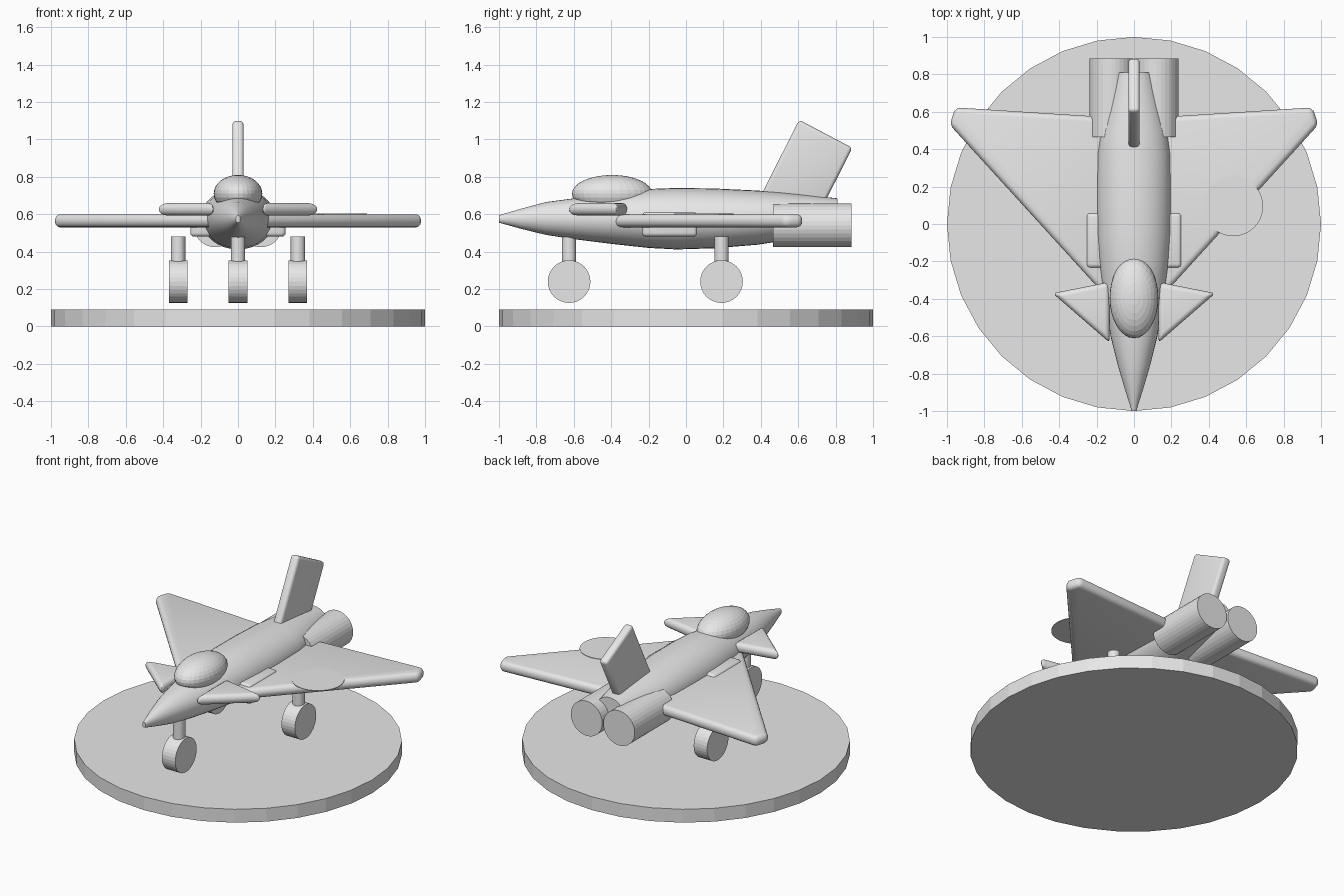
import bpy, bmesh, math
from mathutils import Matrix, Vector

if "Cube" in bpy.data.objects:
    bpy.data.objects.remove(bpy.data.objects["Cube"])

grey = bpy.data.materials.new("light_grey")
grey.use_nodes = True
grey.diffuse_color = (0.8, 0.8, 0.8, 1)
grey.node_tree.nodes["Principled BSDF"].inputs["Base Color"].default_value = (0.8, 0.8, 0.8, 1)


def finish(bm, name, smooth=False):
    bmesh.ops.recalc_face_normals(bm, faces=bm.faces)
    mesh = bpy.data.meshes.new(name)
    bm.to_mesh(mesh)
    bm.free()
    mesh.materials.append(grey)
    obj = bpy.data.objects.new(name, mesh)
    bpy.context.collection.objects.link(obj)
    if smooth:
        bpy.ops.object.select_all(action='DESELECT')
        obj.select_set(True)
        bpy.context.view_layer.objects.active = obj
        bpy.ops.object.shade_smooth_by_angle(angle=math.radians(35))
    return obj


def cylinder(name, radius, length, centre, axis='Z', sides=32):
    turn = {'X': Matrix.Rotation(math.pi / 2, 4, 'Y'),
            'Y': Matrix.Rotation(math.pi / 2, 4, 'X'), 'Z': Matrix()}[axis]
    bm = bmesh.new()
    bmesh.ops.create_cone(bm, cap_ends=True, segments=sides, radius1=radius, radius2=radius,
                          depth=length, matrix=Matrix.Translation(centre) @ turn)
    return finish(bm, name)


def slab(name, low, high, bevel):
    """Rounded plate between two matching outlines."""
    bm = bmesh.new()
    a = [bm.verts.new(p) for p in low]
    b = [bm.verts.new(p) for p in high]
    bm.faces.new(a)
    bm.faces.new(b)
    for i in range(len(a)):
        j = (i + 1) % len(a)
        bm.faces.new((a[i], a[j], b[j], b[i]))
    bmesh.ops.recalc_face_normals(bm, faces=bm.faces)
    bmesh.ops.bevel(bm, geom=bm.edges[:], offset=bevel, segments=4, profile=0.5,
                    affect='EDGES', clamp_overlap=True)
    return finish(bm, name, True)


def flat_slab(name, outline, z0, z1, bevel, side=1):
    return slab(name, [(side * x, y, z0) for x, y in outline],
                [(side * x, y, z1) for x, y in outline], bevel)


# Display stand
cylinder("stand", 1.0, 0.09, (0, 0, 0.045))

# Fuselage lofted along its length: y, half width, bottom, top
stations = [(-1.0, 0.012, 0.555, 0.595), (-0.88, 0.05, 0.522, 0.63), (-0.75, 0.088, 0.49, 0.665),
            (-0.6, 0.125, 0.467, 0.685), (-0.4, 0.16, 0.442, 0.71), (-0.2, 0.187, 0.42, 0.735),
            (-0.05, 0.197, 0.412, 0.741), (0.15, 0.199, 0.418, 0.738), (0.38, 0.194, 0.437, 0.727),
            (0.5, 0.177, 0.455, 0.718), (0.65, 0.14, 0.48, 0.703), (0.81, 0.1, 0.51, 0.685)]
bm = bmesh.new()
rings = []
for y, w, z0, z1 in stations:
    angles = [math.tau * i / 32 for i in range(32)]
    rings.append([bm.verts.new((w * math.cos(t), y, (z0 + z1) / 2 + (z1 - z0) / 2 * math.sin(t)))
                  for t in angles])
for r, s in zip(rings, rings[1:]):
    for i in range(32):
        j = (i + 1) % 32
        bm.faces.new((r[i], r[j], s[j], s[i]))
bm.faces.new(rings[0])
bm.faces.new(rings[-1])
finish(bm, "fuselage", True)

# Bubble canopy
bm = bmesh.new()
bmesh.ops.create_uvsphere(bm, u_segments=32, v_segments=16, radius=1,
                          matrix=Matrix.Translation((0, -0.395, 0.71))
                          @ Matrix.Diagonal((0.13, 0.215, 0.1, 1)))
finish(bm, "canopy")

# Wings, canards, intakes, engines and main wheels on both sides
wing = [(0.12, -0.42), (0.985, 0.53), (0.955, 0.623), (0.12, 0.57)]
canard = [(0.13, -0.635), (0.435, -0.37), (0.13, -0.31)]
intake = [(0.14, -0.235), (0.255, -0.235), (0.255, 0.06), (0.14, 0.06)]
for label, s in (("left", 1), ("right", -1)):
    flat_slab(label + "_wing", wing, 0.53, 0.6, 0.03, s)
    flat_slab(label + "_canard", canard, 0.593, 0.66, 0.028, s)
    flat_slab(label + "_intake", intake, 0.48, 0.612, 0.022, s)
    cylinder(label + "_engine", 0.117, 0.42, (s * 0.121, 0.675, 0.541), 'Y')
    cylinder(label + "_strut", 0.038, 0.2, (s * 0.32, 0.19, 0.38))
    cylinder(label + "_wheel", 0.114, 0.1, (s * 0.32, 0.19, 0.24), 'X')

# Nose gear
cylinder("nose_strut", 0.038, 0.2, (0, -0.625, 0.38))
cylinder("nose_wheel", 0.114, 0.1, (0, -0.625, 0.24), 'X')

# Round marking on one wing
cylinder("wing_disc", 0.16, 0.004, (0.53, 0.095, 0.601), sides=48)

# Swept tail fin
fin = [(0.385, 0.67), (0.605, 1.105), (0.89, 0.955), (0.725, 0.63)]
slab("tail_fin", [(-0.03, y, z) for y, z in fin], [(0.03, y, z) for y, z in fin], 0.02)
